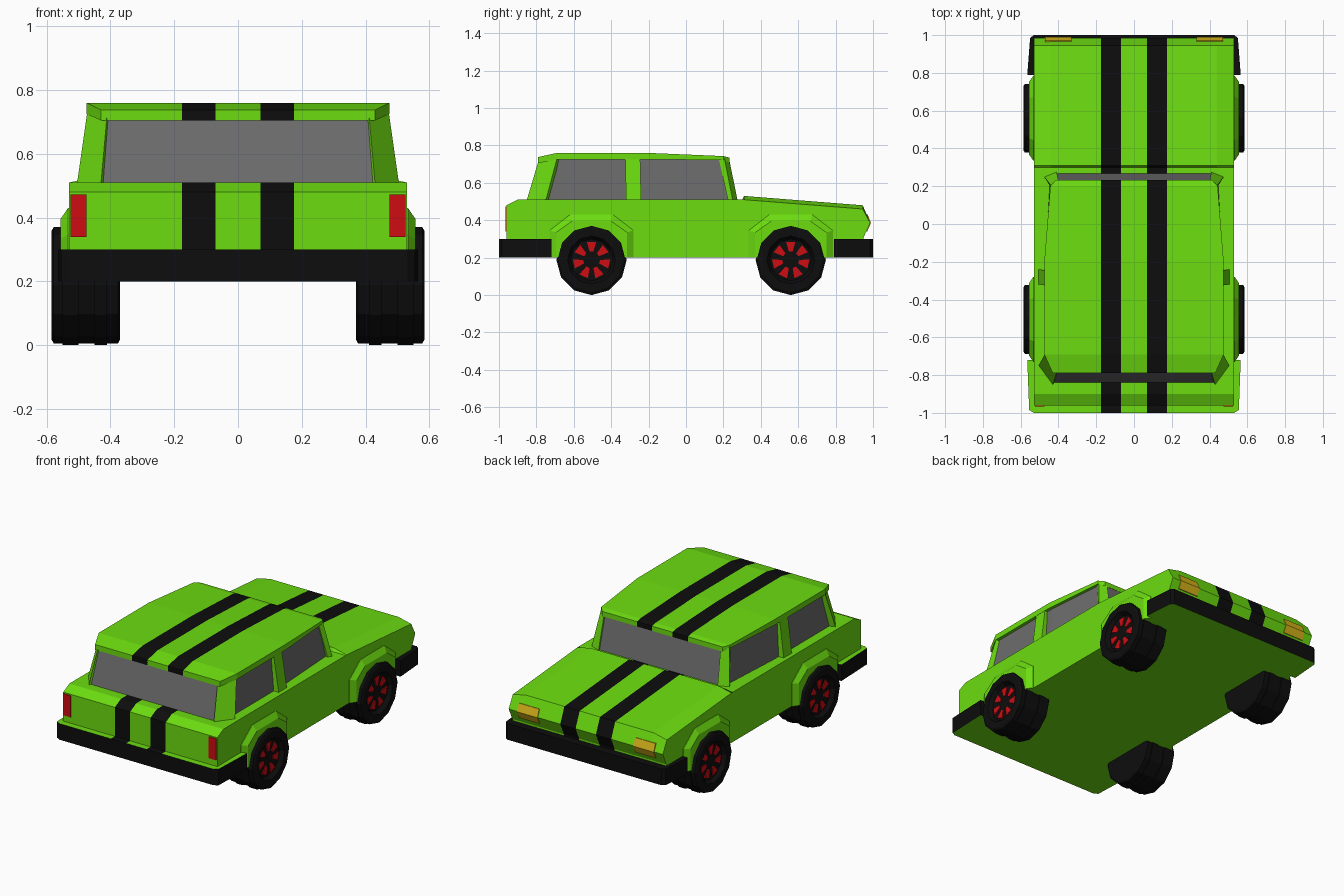
import bpy, bmesh, math
from mathutils import Vector

if "Cube" in bpy.data.objects:
    bpy.data.objects.remove(bpy.data.objects["Cube"])


def material(name, rgb):
    m = bpy.data.materials.new(name)
    m.diffuse_color = (*rgb, 1)
    m.use_nodes = True
    m.node_tree.nodes["Principled BSDF"].inputs["Base Color"].default_value = m.diffuse_color
    return m


GREEN = material("green paint", (0.15, 0.72, 0.005))
BLACK = material("black", (0.004, 0.004, 0.004))
GLASS = material("grey glass", (0.15, 0.15, 0.15))
RED = material("red", (0.62, 0.004, 0.006))
YELLOW = material("yellow lamp", (0.66, 0.45, 0.01))


def loft(bm, loops):
    """Skin equal-length loops of points and cap both ends."""
    rings = [[bm.verts.new(p) for p in loop] for loop in loops]
    n = len(rings[0])
    for a, b in zip(rings, rings[1:]):
        for i in range(n):
            j = (i + 1) % n
            bm.faces.new((a[i], a[j], b[j], b[i]))
    bm.faces.new(rings[0])
    bm.faces.new(rings[-1])


def cut_x(bm, xs):
    for x in xs:
        for s in (-1, 1):
            bmesh.ops.bisect_plane(bm, geom=bm.verts[:] + bm.edges[:] + bm.faces[:],
                                   plane_co=(s * x, 0, 0), plane_no=(1, 0, 0))


def finish(name, bm, mats, rule=None):
    bmesh.ops.recalc_face_normals(bm, faces=bm.faces[:])
    bm.normal_update()
    if rule:
        for f in bm.faces:
            f.material_index = rule(f)
    me = bpy.data.meshes.new(name)
    bm.to_mesh(me)
    bm.free()
    for m in mats:
        me.materials.append(m)
    ob = bpy.data.objects.new(name, me)
    bpy.context.collection.objects.link(ob)
    return ob


def part(name, loops, mat):
    bm = bmesh.new()
    loft(bm, loops)
    return finish(name, bm, [mat])


def side_name(s):
    return "right" if s > 0 else "left"


STRIPE = (0.07, 0.175)


def in_stripe(f):
    return STRIPE[0] < abs(f.calc_center_median().x) < STRIPE[1]


def stripe_rule(f):
    return int(in_stripe(f) and f.normal.z > -0.8)


# Lower body: side profile extruded across, hood edges sloped down
profile = [(-0.96, 0.2), (-0.96, 0.48), (-0.90, 0.51), (0.30, 0.51), (0.31, 0.53),
           (0.945, 0.48), (0.985, 0.385), (0.95, 0.31), (0.95, 0.2)]
bm = bmesh.new()
loft(bm, [[(x, y, z) for y, z in profile] for x in (-0.53, 0.53)])
cut_x(bm, STRIPE + (0.44,))
for v in bm.verts:
    if abs(v.co.x) > 0.5 and v.co.y > 0.305 and v.co.z > 0.44:
        v.co.z -= 0.02
finish("body", bm, [GREEN, BLACK], stripe_rule)

# Bumpers: black sides, green underside; the rear one has a painted top
for name, outline, painted_top in (
        ("rear_bumper", [(0.53, -1.0), (0.555, -0.985), (0.565, -0.72)], True),
        ("front_bumper", [(0.53, 1.0), (0.55, 0.985), (0.565, 0.79)], False)):
    outline = outline + [(-x, y) for x, y in reversed(outline)]
    bm = bmesh.new()
    loft(bm, [[(x, y, z) for x, y in outline] for z in (0.2, 0.3)])
    cut_x(bm, STRIPE)

    def bumper_rule(f):
        if f.normal.z < -0.9:
            return 0
        if f.normal.z > 0.9 and painted_top:
            return int(in_stripe(f))
        return 1
    finish(name, bm, [GREEN, BLACK], bumper_rule)

# Roof: stations along y with half width, top and bottom height
bm = bmesh.new()
loft(bm, [[(-w, y, b), (w, y, b), (w, y, t), (-w, y, t)] for y, w, t, b in (
    (-0.79, 0.43, 0.738, 0.705), (-0.69, 0.475, 0.76, 0.725), (-0.2, 0.475, 0.76, 0.725),
    (0.2, 0.443, 0.743, 0.722), (0.232, 0.415, 0.735, 0.705))])
cut_x(bm, STRIPE)
finish("roof", bm, [GREEN, BLACK], stripe_rule)


# Glasshouse
def symmetric(points, z):
    return [(x, y, z) for x, y in points] + [(-x, y, z) for x, y in reversed(points)]


part("windows", [
    symmetric([(0.43, -0.84), (0.47, -0.74), (0.47, -0.2), (0.445, 0.23), (0.41, 0.268)], 0.505),
    symmetric([(0.41, -0.778), (0.455, -0.69), (0.455, -0.2), (0.425, 0.19), (0.40, 0.222)], 0.73)],
    GLASS)

# Pillars: bottom and top outlines, mirrored
pillars = {
    "rear_pillar": ([(0.43, -0.852), (0.505, -0.75), (0.45, -0.73), (0.40, -0.80)],
                    [(0.41, -0.785), (0.473, -0.69), (0.44, -0.67), (0.39, -0.74)]),
    "middle_pillar": ([(0.42, -0.32), (0.505, -0.32), (0.505, -0.24), (0.42, -0.24)],
                      [(0.42, -0.325), (0.473, -0.325), (0.473, -0.245), (0.42, -0.245)]),
    "front_pillar": ([(0.41, 0.276), (0.475, 0.25), (0.46, 0.225), (0.40, 0.23)],
                     [(0.40, 0.23), (0.441, 0.205), (0.43, 0.175), (0.39, 0.19)]),
}
for s in (-1, 1):
    for name, (low, high) in pillars.items():
        part(f"{name}_{side_name(s)}", [[(s * x, y, z) for x, y in pts]
             for pts, z in ((low, 0.505), (high, 0.73))], GREEN)

    # Tail lamps and headlamps
    part(f"tail_lamp_{side_name(s)}", [[(s * x, y, z) for x, z in
         ((0.475, 0.34), (0.525, 0.34), (0.525, 0.473), (0.475, 0.473))]
         for y in (-0.958, -0.966)], RED)
    part(f"headlamp_{side_name(s)}", [[(s * x, y, z) for y, z in
         ((0.971, 0.432), (0.989, 0.385), (0.969, 0.34), (0.96, 0.34), (0.96, 0.43))]
         for x in (0.33, 0.47)], YELLOW)

# Wheel arches, tyres and red spokes
tyre = [(0.37, 0.17), (0.376, 0.182), (0.41, 0.182), (0.41, 0.188), (0.45, 0.188),
        (0.45, 0.182), (0.50, 0.182), (0.50, 0.188), (0.55, 0.188), (0.55, 0.182),
        (0.578, 0.182), (0.585, 0.17), (0.585, 0.128), (0.56, 0.112)]
arch = [(-0.225, 0.2), (-0.225, 0.345), (-0.115, 0.43), (0.115, 0.43), (0.225, 0.345), (0.225, 0.2)]
arch_outer = [(-0.19, 0.2), (-0.19, 0.335), (-0.105, 0.395), (0.105, 0.395), (0.19, 0.335), (0.19, 0.2)]
SIDES, SPOKES, HUB = 12, 7, 0.188
for end, yc in (("rear", -0.505), ("front", 0.56)):
    for s in (-1, 1):
        tag = f"{end}_{side_name(s)}"
        part("wheel_arch_" + tag, [[(s * x, yc + y, z) for y, z in pts] for x, pts in
             ((0.5, arch), (0.533, arch), (0.557, arch_outer))], GREEN)

        def ring(x, r):
            return [(s * x, yc + r * math.sin(a), HUB - r * math.cos(a))
                    for a in (math.tau * i / SIDES for i in range(SIDES))]
        part("wheel_" + tag, [ring(x, r) for x, r in tyre], BLACK)

        bm = bmesh.new()
        for k in range(SPOKES):
            a = math.tau * k / SPOKES
            wedge = [(0.045, -0.22), (0.1, -0.25), (0.1, 0.25), (0.045, 0.22)]
            loft(bm, [[(s * x, yc + r * math.sin(a + d), HUB + r * math.cos(a + d))
                       for r, d in wedge] for x in (0.559, 0.566)])
        finish("wheel_spokes_" + tag, bm, [RED])
